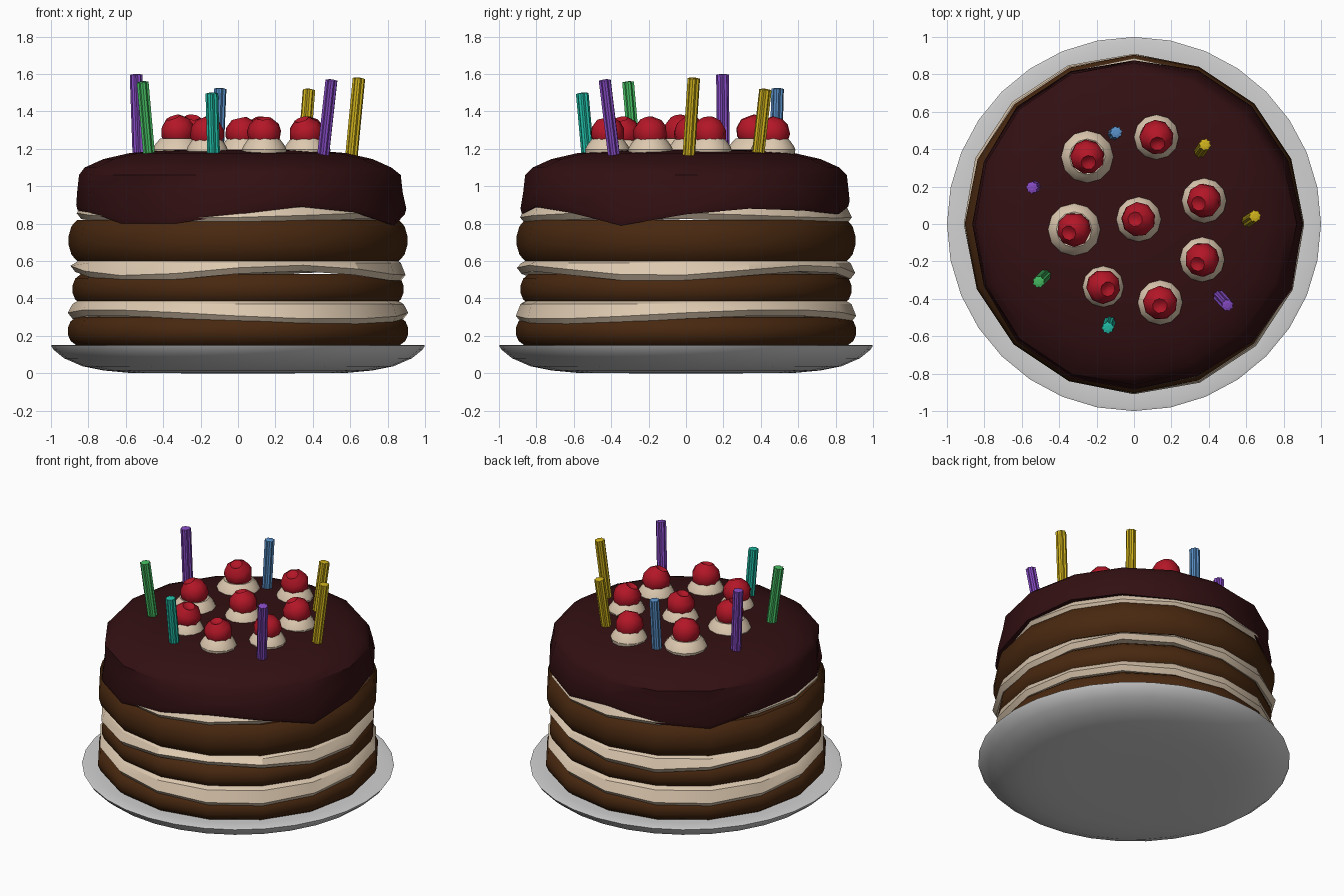
import bpy, bmesh, random
from math import cos, sin, tau, radians
from mathutils import Vector, Euler

random.seed(4)
if "Cube" in bpy.data.objects:
    bpy.data.objects.remove(bpy.data.objects["Cube"])


def material(name, colour):
    m = bpy.data.materials.new(name)
    m.use_nodes = True
    m.diffuse_color = (*colour, 1)
    m.node_tree.nodes["Principled BSDF"].inputs["Base Color"].default_value = (*colour, 1)
    return m


CHOCOLATE = material("dark chocolate", (.032, .005, .006))
SPONGE = material("brown sponge", (.065, .021, .005))
CREAM = material("cream", (.72, .58, .43))
PLATE = material("plate white", (.64, .64, .64))
RED = material("cherry red", (.45, .008, .02))
GREEN = material("green wax", (.06, .5, .12))
TEAL = material("teal wax", (.015, .5, .38))
BLUE = material("blue wax", (.1, .28, .58))
YELLOW = material("yellow wax", (.62, .44, .012))
PURPLE = material("purple wax", (.24, .07, .55))


def lathe(name, sides, rings, mat, smooth=35):
    """Loft rings from bottom to top; radius and height may vary with the angle."""
    def value(v, a):
        return v(a) if callable(v) else v
    bm = bmesh.new()
    loops = []
    for r, z in rings:
        loops.append([bm.verts.new((value(r, a) * cos(a), value(r, a) * sin(a), value(z, a)))
                      for a in (tau * i / sides for i in range(sides))])
    for low, high in zip(loops, loops[1:]):
        for i in range(sides):
            j = (i + 1) % sides
            bm.faces.new((low[i], low[j], high[j], high[i]))
    bm.faces.new(loops[0][::-1])
    bm.faces.new(loops[-1])
    bmesh.ops.recalc_face_normals(bm, faces=bm.faces)
    mesh = bpy.data.meshes.new(name)
    bm.to_mesh(mesh)
    bm.free()
    mesh.materials.append(mat)
    ob = bpy.data.objects.new(name, mesh)
    bpy.context.collection.objects.link(ob)
    bpy.ops.object.select_all(action="DESELECT")
    ob.select_set(True)
    bpy.context.view_layer.objects.active = ob
    if smooth:
        bpy.ops.object.shade_smooth_by_angle(angle=radians(smooth))
    return ob


# Plate
lathe("plate", 32, [(.3, 0), (.58, .002), (.72, .015), (.83, .037), (.93, .08), (.985, .125),
                    (1, .148), (.985, .152), (.9, .148), (.5, .148)], PLATE, 60)


# Sponge layers with rounded sides
def sponge(name, low, high, radius):
    h = high - low
    rings = [(radius - inset, low + h * t) for inset, t in
             ((.3, 0), (.045, 0), (.015, .15), (0, .38), (0, .62), (.015, .85), (.045, 1), (.3, 1))]
    lathe(name, 16, rings, SPONGE)


sponge("bottom_sponge", .15, .30, .91)
sponge("middle_sponge", .37, .53, .885)
sponge("top_sponge", .60, .82, .905)


# Cream layers with a drooping, wavy lip
def cream(name, top, lip, wave, dip, waves, radius):
    def edge(a):
        return lip - wave * cos(waves * (a - radians(dip)))

    def reach(a):
        return radius + .012 * cos(2 * a + dip)
    lathe(name, 16, [(.6, lip), (.8, lambda a: edge(a) - .025), (lambda a: reach(a) - .025, lambda a: edge(a) - .032),
                     (reach, edge), (lambda a: reach(a) - .025, top - .015),
                     (radius - .05, top), (.6, top)], CREAM, 25)


cream("bottom_cream", .385, .315, .025, -55, 2, .91)
cream("middle_cream", .605, .55, .028, -130, 3, .90)
cream("top_cream", .90, .845, .015, -110, 2, .875)

# Chocolate icing with a dripping hem, heights listed anticlockwise from +x
hem_heights = [.85, .88, .87, .85, .89, .83, .80, .86, .87, .86, .80, .80, .85, .89, .86, .79]


def hem(a):
    return hem_heights[round(a / tau * 16) % 16]


def hem_radius(a):
    return .875 + (.89 - hem(a)) * .25 + .015 * cos(a)


lathe("chocolate_icing", 16, [
    (.5, .895), (.78, .892), (lambda a: hem_radius(a) - .035, lambda a: hem(a) + .005),
    (lambda a: hem_radius(a) - .008, hem),
    (hem_radius, lambda a: hem(a) + .03),
    (lambda a: .87 + .01 * cos(a), .97),
    (lambda a: .86 + .01 * cos(3 * a), 1.06), (.82, 1.1), (.72, 1.145),
    (.58, 1.177), (.4, 1.192), (.15, 1.196)], CHOCOLATE, 40)

# Cream dollops, each topped by a dimpled cherry: x, y, dollop radius
toppings = [(-.25, .36, .14), (.12, .465, .12), (.375, .125, .12), (.025, .025, .12),
            (-.32, -.03, .14), (.365, -.19, .12), (-.165, -.335, .11), (.14, -.42, .12)]
for i, (x, y, r) in enumerate(toppings):
    dollop = lathe(f"cream_dollop_{i + 1}", 12,
                   [(r * .95, -.02), (r, .01), (r * .93, .03), (r * .78, .055), (r * .68, .07), (r * .4, .06)],
                   CREAM, 30)
    dollop.location = (x, y, 1.185)
    cherry = lathe(f"cherry_{i + 1}", 9,
                   [(.045, -.08), (.083, -.04), (.093, .01), (.08, .05), (.04, .085), (.015, .07)], RED, 45)
    cherry.location = (x, y, 1.28 if r < .13 else 1.29)
    cherry.rotation_euler = Euler((random.uniform(-.4, .4), random.uniform(-.4, .4), random.uniform(0, 6)))

# Leaning fluted candles: base x, y then tip x, y, z
candles = [("purple_candle_left", PURPLE, -.53, .2, -.545, .195, 1.6),
           ("purple_candle_right", PURPLE, .455, -.385, .50, -.435, 1.57),
           ("green_candle", GREEN, -.475, -.275, -.51, -.31, 1.56),
           ("teal_candle", TEAL, -.13, -.525, -.14, -.555, 1.5),
           ("blue_candle", BLUE, -.11, .48, -.095, .49, 1.525),
           ("yellow_candle_back", YELLOW, .352, .385, .38, .425, 1.52),
           ("yellow_candle_right", YELLOW, .607, .015, .647, .042, 1.58)]
for name, mat, bx, by, tx, ty, tz in candles:
    base, tip = Vector((bx, by, 1.165)), Vector((tx, ty, tz))

    def flute(a):
        return .034 if round(a / tau * 16) % 2 else .027
    length = (tip - base).length
    candle = lathe(name, 16, [(flute, 0), (flute, length - .004), (.014, length)], mat, 0)
    candle.location = base
    candle.rotation_euler = (tip - base).to_track_quat("Z", "Y").to_euler()
